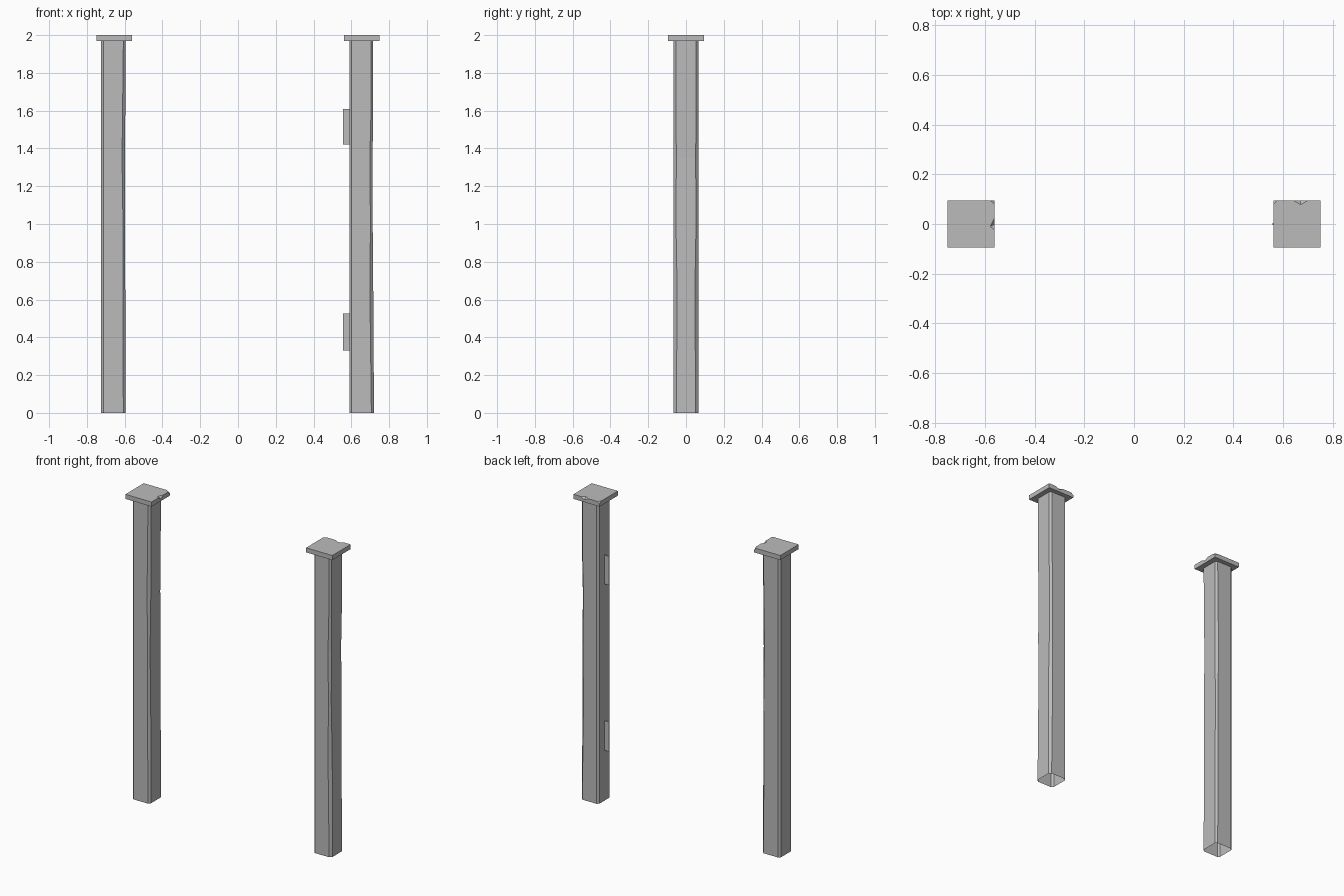
import bpy, bmesh
from mathutils import Vector

if "Cube" in bpy.data.objects:
    bpy.data.objects.remove(bpy.data.objects["Cube"])

GREY = (0.5, 0.5, 0.5, 1)
metal = bpy.data.materials.new("grey_metal")
metal.use_nodes = True
metal.diffuse_color = GREY
metal.node_tree.nodes["Principled BSDF"].inputs["Base Color"].default_value = GREY


def loft(name, rings, close_bottom=True, close_top=True):
    """Skin a stack of equal-length point rings, bottom to top."""
    bm = bmesh.new()
    loops = [[bm.verts.new(p) for p in ring] for ring in rings]
    for low, high in zip(loops, loops[1:]):
        for i in range(len(low)):
            j = (i + 1) % len(low)
            bm.faces.new((low[i], low[j], high[j], high[i]))
    if close_bottom:
        bm.faces.new(loops[0][::-1])
    if close_top:
        bm.faces.new(loops[-1])
    bmesh.ops.remove_doubles(bm, verts=bm.verts, dist=0.0001)
    mesh = bpy.data.meshes.new(name)
    bm.to_mesh(mesh)
    bm.free()
    mesh.materials.append(metal)
    obj = bpy.data.objects.new(name, mesh)
    bpy.context.collection.objects.link(obj)
    return obj


def post(name, x, wear):
    """Hollow chamfered post, open below; wear = (height, inset of +x side, corner chamfer)."""
    h, rings = 0.065, []
    for z, inset, worn in wear:
        ring = []
        for sx, sy in ((1, 1), (-1, 1), (-1, -1), (1, -1)):
            c = worn if sx > 0 else 0.012
            ex = h - inset if sx > 0 else h
            pair = [(x + sx * ex, sy * (h - c), z), (x + sx * (ex - c), sy * h, z)]
            ring += pair if sx * sy > 0 else pair[::-1]
        rings.append(ring)
    return loft(name, rings, close_bottom=False, close_top=False)


def cap(name, x, rim):
    """Square cap; rim points = (x, y, inward x, inward y, drop) describe the chipped edge."""
    base, side, top = [], [], []
    for px, py, ix, iy, drop in rim:
        base.append((x + px, py, 1.97))
        side.append((x + px, py, 2 - drop))
        top.append((x + px + ix, py + iy, 2))
    return loft(name, [base, side, top])


def plain(px, py):
    return (px, py, 0, 0, 0)


# Posts with slightly worn outer edges
post("right_post", -0.66, [(0, 0, 0.012), (0.5, 0.001, 0.014), (1.0, 0.004, 0.01),
                           (1.35, 0.003, 0.016), (1.97, 0, 0.012)])
post("left_post", 0.655, [(0, 0, 0.014), (0.65, 0.004, 0.018), (1.0, 0.007, 0.012),
                          (1.35, 0.008, 0.014), (1.6, 0.004, 0.012), (1.97, 0.004, 0.012)])

# Caps with chipped rims
c = 0.095
cap("right_cap", -0.655, [plain(-c, -c), plain(c, -c), plain(c, -0.025),
                          (c, 0, -0.018, -0.01, 0.015), plain(c, 0.025), plain(c, 0.078),
                          (c, c, -0.008, -0.008, 0.016), plain(0.075, c), plain(-c, c)])
cap("left_cap", 0.655, [plain(-c, -c), plain(c, -c), plain(c, c), plain(0.045, c),
                        (0.015, c, 0, -0.017, 0.014), plain(-0.015, c), plain(-0.078, c),
                        (-c, c, 0.008, -0.008, 0.012), plain(-c, 0.08)])

# Thin hinge plates on the inner side of one post
for label, z0, z1 in (("lower", 0.33, 0.525), ("upper", 1.42, 1.61)):
    corners = ((0.555, -0.002), (0.595, -0.002), (0.595, 0.002), (0.555, 0.002))
    loft(label + "_hinge_plate", [[(px, py, z) for px, py in corners] for z in (z0, z1)])
